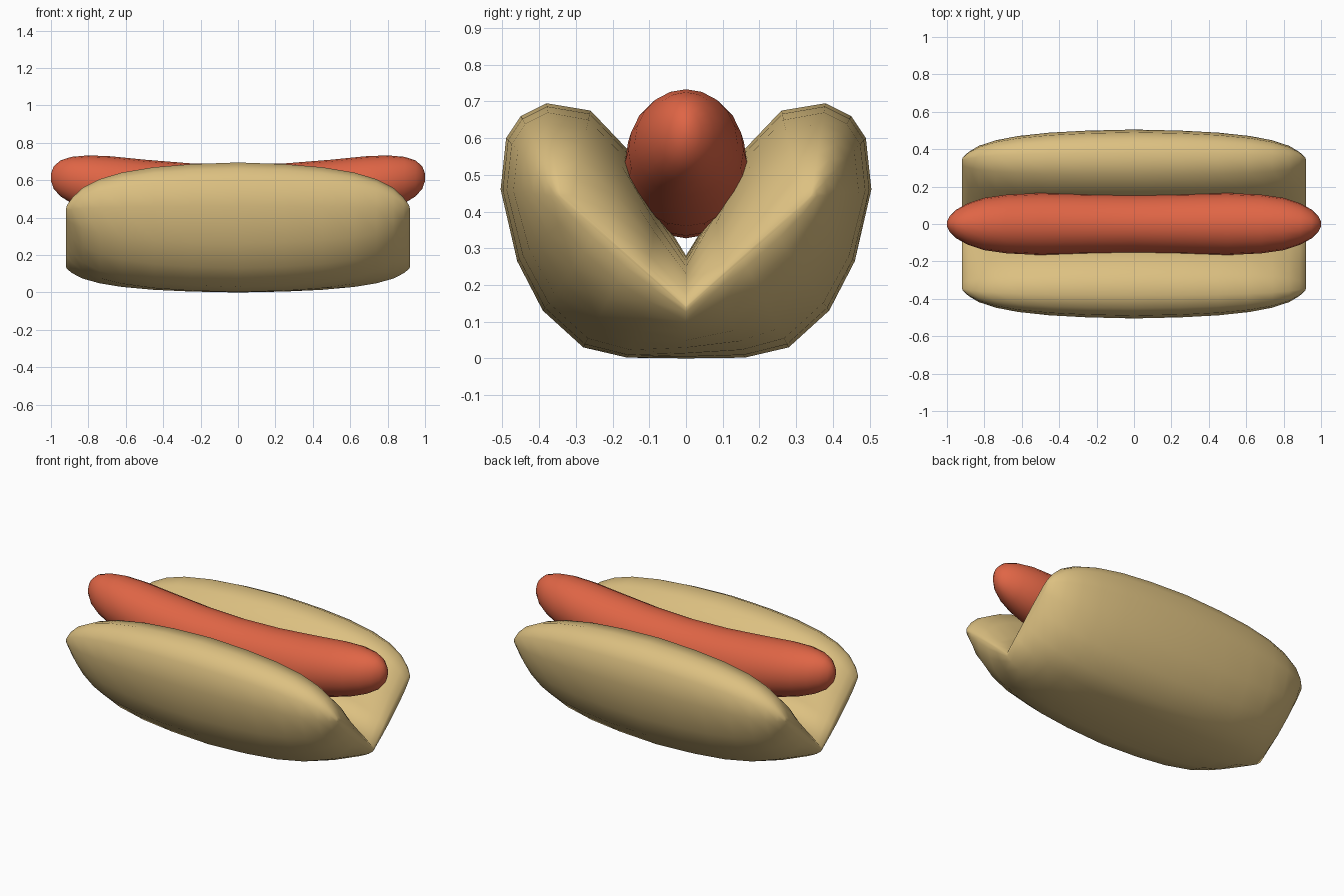
import bpy, bmesh, math

if "Cube" in bpy.data.objects:
    bpy.data.objects.remove(bpy.data.objects["Cube"])


def loft(name, rings, color):
    """Skin a list of closed rings, cap both ends and shade smooth."""
    bm = bmesh.new()
    rows = [[bm.verts.new(p) for p in ring] for ring in rings]
    n = len(rows[0])
    for a, b in zip(rows, rows[1:]):
        for i in range(n):
            j = (i + 1) % n
            bm.faces.new((a[i], a[j], b[j], b[i]))
    bm.faces.new(rows[0])
    bm.faces.new(rows[-1])
    bmesh.ops.recalc_face_normals(bm, faces=bm.faces)
    for f in bm.faces:
        f.smooth = True
    mesh = bpy.data.meshes.new(name)
    bm.to_mesh(mesh)
    bm.free()
    mat = bpy.data.materials.new(name + "_color")
    mat.diffuse_color = color
    mat.use_nodes = True
    mat.node_tree.nodes["Principled BSDF"].inputs["Base Color"].default_value = mat.diffuse_color
    mesh.materials.append(mat)
    obj = bpy.data.objects.new(name, mesh)
    bpy.context.collection.objects.link(obj)
    return obj


def both_ways(stations):
    """Mirror stations (x first, starting at 0) to the negative side."""
    return [(-s[0], *s[1:]) for s in reversed(stations[1:])] + stations


# Bun: half section (y, z, t); t locates the point on the V-shaped fold line
half = [(0, 0, 0), (.16, .002, .25), (.28, .03, .45), (.39, .13, .7),
        (.46, .265, .88), (.505, .46, 1), (.49, .6, 1), (.45, .66, 1),
        (.38, .695, 1), (.26, .675, .93), (.16, .57, .65), (.08, .41, .3),
        (0, .28, 0)]
section = half + [(-y, z, t) for y, z, t in reversed(half[1:-1])]

# Each station: x and how far the section swells out from the fold line
swell = both_ways([(0, 1), (.25, .965), (.45, .9), (.62, .79), (.74, .65),
                   (.83, .47), (.885, .27), (.915, .1), (.92, .02)])
bun_rings = []
for x, s in swell:
    ring = []
    for y, z, t in section:
        my = math.copysign(.34 * t, y)
        mz = .14 + .3 * t
        ring.append((x, my + (y - my) * s, mz + (z - mz) * s))
    bun_rings.append(ring)
loft("bun", bun_rings, (.72, .53, .22, 1))

# Sausage: x, centre height, half width, half height (ends curve upward)
stations = both_ways([(0, .505, .158, .178), (.25, .512, .162, .178),
                      (.5, .535, .166, .175), (.68, .567, .157, .161),
                      (.8, .587, .14, .146), (.89, .601, .11, .124),
                      (.95, .61, .077, .096), (.985, .614, .043, .06),
                      (1, .616, .014, .02)])
N = 20
sausage_rings = [[(x, w * math.cos(2 * math.pi * i / N),
                   zc + h * math.sin(2 * math.pi * i / N)) for i in range(N)]
                 for x, zc, w, h in stations]
loft("sausage", sausage_rings, (.74, .13, .06, 1))
